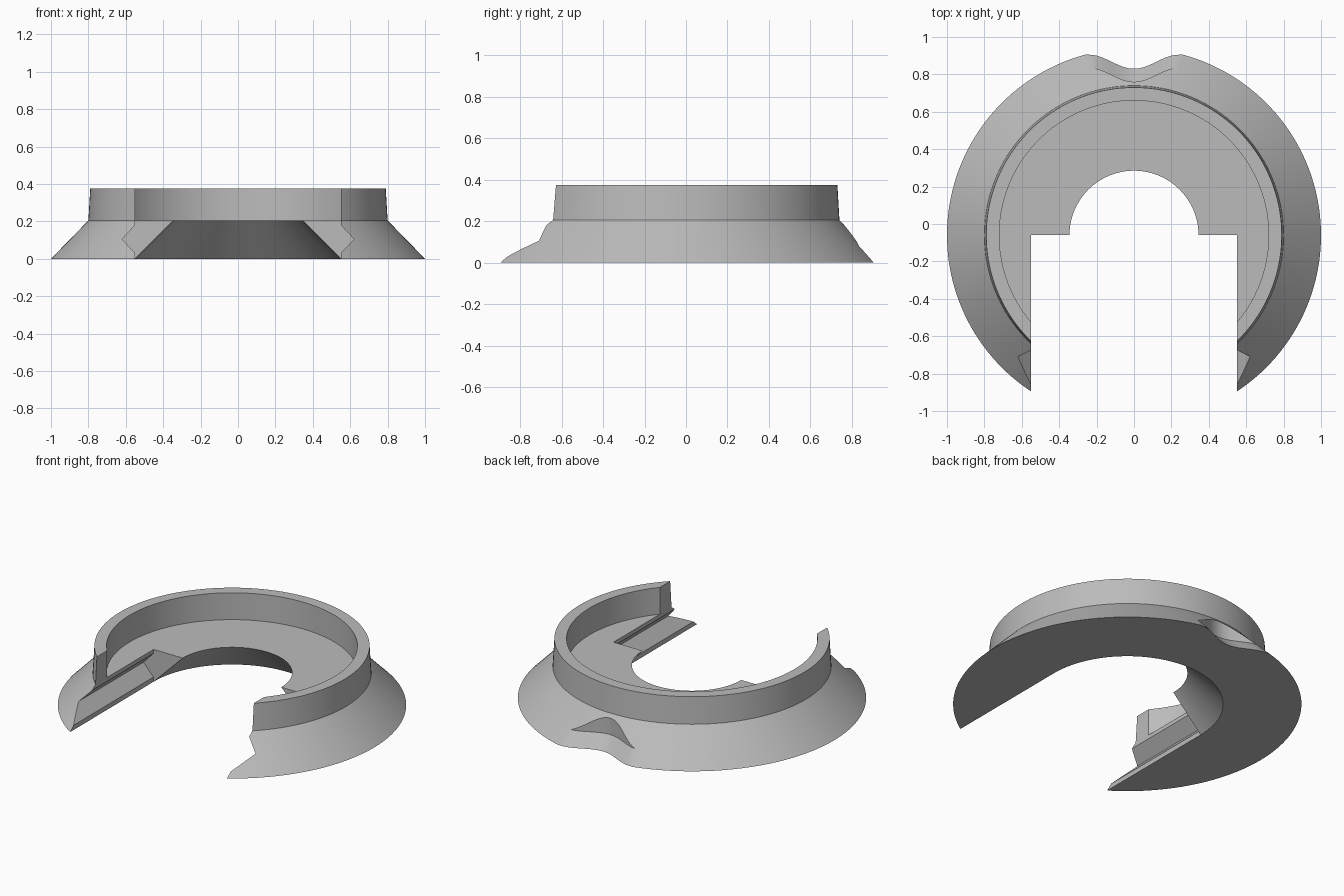
import bpy, bmesh, math
from mathutils import Vector

if "Cube" in bpy.data.objects:
    bpy.data.objects.remove(bpy.data.objects["Cube"], do_unlink=True)

CENTRE_Y = -0.06
SEGMENTS = 160

grey = bpy.data.materials.new("plain grey")
grey.use_nodes = True
grey.diffuse_color = (0.5, 0.5, 0.5, 1)
grey.node_tree.nodes["Principled BSDF"].inputs["Base Color"].default_value = grey.diffuse_color


def loft(name, loops, wrap=False):
    """Join equal-length loops with quads; cap the ends unless wrapped."""
    bm = bmesh.new()
    rings = [[bm.verts.new(p) for p in loop] for loop in loops]
    n = len(rings[0])
    pairs = list(zip(rings, rings[1:])) + ([(rings[-1], rings[0])] if wrap else [])
    for a, b in pairs:
        for i in range(n):
            j = (i + 1) % n
            bm.faces.new((a[i], a[j], b[j], b[i]))
    if not wrap:
        bm.faces.new(rings[0])
        bm.faces.new(rings[-1])
    bmesh.ops.recalc_face_normals(bm, faces=bm.faces)
    mesh = bpy.data.meshes.new(name)
    bm.to_mesh(mesh)
    bm.free()
    mesh.materials.append(grey)
    obj = bpy.data.objects.new(name, mesh)
    bpy.context.collection.objects.link(obj)
    return obj


# Flared collar with an upright rim and a conical centre hole
profile = [(0.55, 0), (1, 0), (0.8, 0.205), (0.79, 0.375),
           (0.72, 0.375), (0.72, 0.205), (0.345, 0.205)]
loops = []
for i in range(SEGMENTS):
    a = math.tau * i / SEGMENTS
    loops.append([Vector((r * math.cos(a), CENTRE_Y + r * math.sin(a), z)) for r, z in profile])
collar = loft("flared_collar", loops, wrap=True)

# Front slot with a V groove along each side
side = [(0.55, -0.1), (0.55, 0.03), (0.62, 0.105), (0.55, 0.18), (0.55, 0.5)]
section = side + [(-x, z) for x, z in reversed(side)]
slot = loft("slot_cutter", [[(x, y, z) for x, z in section] for y in (-1.3, CENTRE_Y)])

# Rounded rear notch: sloping scoop below, upright wall above
HALF, STEPS = 0.24, 32
curve = []
for i in range(STEPS + 1):
    x = HALF * (2 * i / STEPS - 1)
    curve.append((x, 0.83 + 0.0375 * (1 - math.cos(math.pi * x / HALF))))
outline = [(-0.27, 1.3), (-0.27, 0.905)] + curve + [(0.27, 0.905), (0.27, 1.3)]
notch = loft("notch_cutter", [[(x, y + shift, z) for x, y in outline]
                              for z, shift in ((-0.02, 0.0175), (0.08, -0.07), (0.3, -0.07))])

# Cut the collar, then discard the cutters
bpy.context.view_layer.objects.active = collar
for cutter in (slot, notch):
    mod = collar.modifiers.new(cutter.name, "BOOLEAN")
    mod.operation = "DIFFERENCE"
    mod.solver = "EXACT"
    mod.object = cutter
    bpy.ops.object.modifier_apply(modifier=mod.name)
    bpy.data.objects.remove(cutter, do_unlink=True)

bpy.ops.object.select_all(action="DESELECT")
collar.select_set(True)
bpy.ops.object.shade_smooth_by_angle(angle=math.radians(25))
